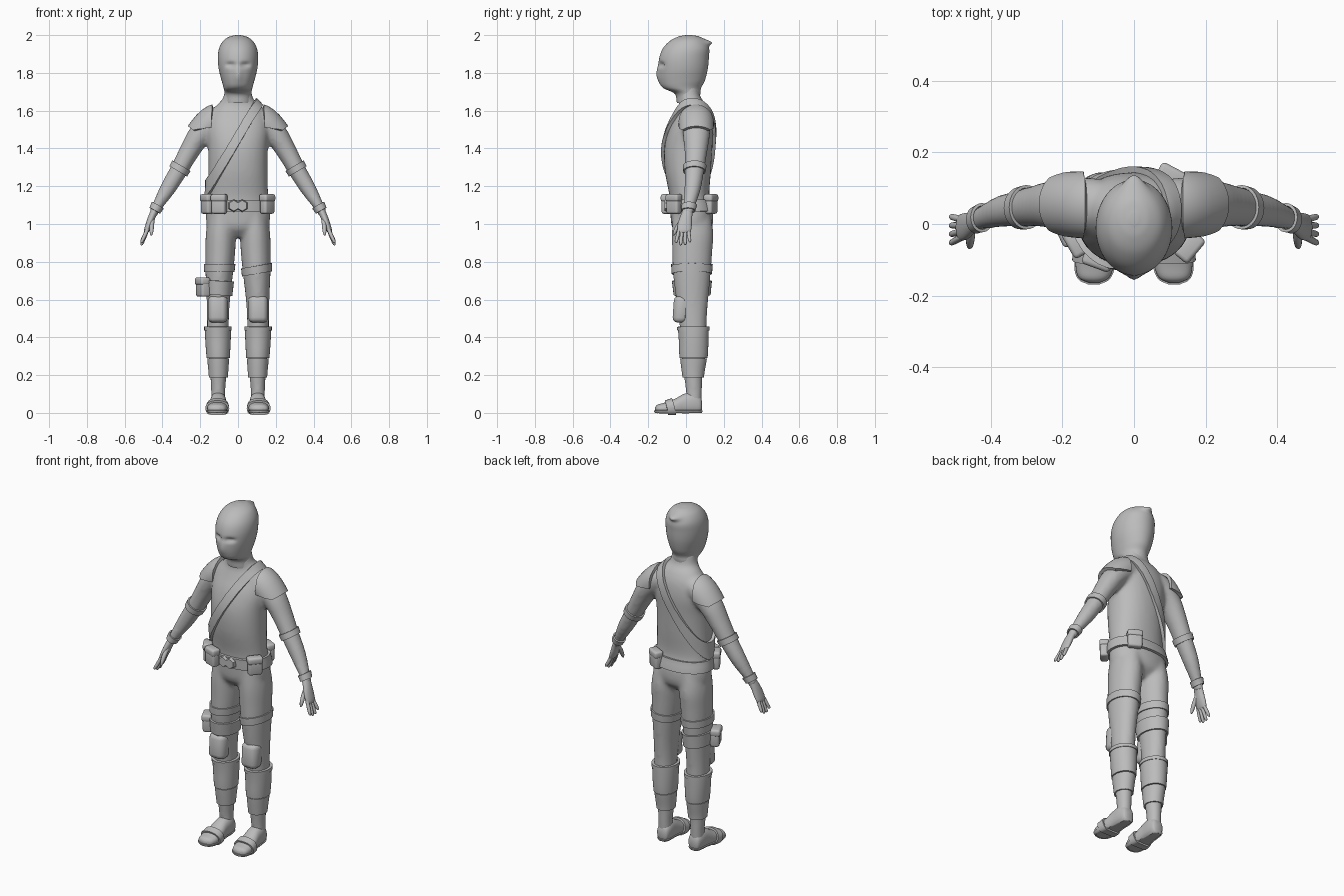
import bpy, bmesh, math
from mathutils import Vector, Matrix

if "Cube" in bpy.data.objects:
    bpy.data.objects.remove(bpy.data.objects["Cube"], do_unlink=True)

grey = bpy.data.materials.new("plain_grey")
grey.use_nodes = True
GREY = (0.5, 0.5, 0.5, 1)
grey.diffuse_color = GREY
grey.node_tree.nodes["Principled BSDF"].inputs["Base Color"].default_value = GREY


def finish(name, bm, angle=40):
    """Turn a bmesh into a shaded, coloured object."""
    mesh = bpy.data.meshes.new(name)
    bm.to_mesh(mesh)
    mesh.materials.append(grey)
    obj = bpy.data.objects.new(name, mesh)
    bpy.context.collection.objects.link(obj)
    mesh.shade_smooth()
    mesh.set_sharp_from_angle(angle=math.radians(angle))
    return obj


def mirrored(bm):
    other = bm.copy()
    bmesh.ops.scale(other, vec=(-1, 1, 1), verts=other.verts)
    bmesh.ops.reverse_faces(other, faces=other.faces)
    return other


def pair(name, bm):
    return finish("left_" + name, bm), finish("right_" + name, mirrored(bm))


def loft(rings, axis=None, ref=(0, 1, 0), power=2.0, sides=32, steps=4):
    """Smooth skin through rings of (x, y, z, half width, half depth)."""
    keys = [Vector(r) for r in rings]
    keys = [2 * keys[0] - keys[1]] + keys + [2 * keys[-1] - keys[-2]]
    path = []
    for a, b, c, d in zip(keys, keys[1:], keys[2:], keys[3:]):
        for s in range(steps):
            t = s / steps
            path.append(b + 0.5 * t * (c - a + t * (2 * a - 5 * b + 4 * c - d + t * (3 * (b - c) + d - a))))
    path.append(keys[-2])
    bm, loops = bmesh.new(), []
    for i, r in enumerate(path):
        tangent = Vector(axis) if axis else path[min(i + 1, len(path) - 1)].to_3d() - path[max(i - 1, 0)].to_3d()
        if not axis:
            lo, hi = path[max(i - 1, 0)], path[min(i + 1, len(path) - 1)]
            tangent = Vector(hi[:3]) - Vector(lo[:3])
        u = Vector(ref).cross(tangent).normalized()
        v = tangent.cross(u).normalized()
        ring = []
        for k in range(sides):
            c, s = math.cos(math.tau * k / sides), math.sin(math.tau * k / sides)
            c = math.copysign(abs(c) ** (2 / power), c)
            s = math.copysign(abs(s) ** (2 / power), s)
            ring.append(bm.verts.new(Vector(r[:3]) + u * r[3] * c + v * r[4] * s))
        loops.append(ring)
    for a, b in zip(loops, loops[1:]):
        for k in range(sides):
            j = (k + 1) % sides
            bm.faces.new((a[k], a[j], b[j], b[k]))
    bm.faces.new(loops[0])
    bm.faces.new(loops[-1])
    bmesh.ops.recalc_face_normals(bm, faces=bm.faces)
    return bm


def shell(source, cuts, thick):
    """Piece of a skin on the positive side of each cut, thickened outward."""
    bm = source.copy()
    bm.normal_update()
    for point, normal in cuts:
        geom = bm.verts[:] + bm.edges[:] + bm.faces[:]
        bmesh.ops.bisect_plane(bm, geom=geom, plane_co=point, plane_no=normal, clear_inner=True)
    inner = bm.faces[:]
    bm.normal_update()
    normals = {v: v.normal.copy() for v in bm.verts}
    rim = [e for e in bm.edges if e.is_boundary]
    copy = {v: bm.verts.new(v.co + n * thick) for v, n in normals.items()}
    for f in inner:
        bm.faces.new([copy[v] for v in f.verts])
    for e in rim:
        a, b = e.verts
        bm.faces.new((a, b, copy[b], copy[a]))
    bmesh.ops.reverse_faces(bm, faces=inner)
    bmesh.ops.recalc_face_normals(bm, faces=bm.faces)
    return bm


def band(source, point, normal, width, thick):
    p, n = Vector(point), Vector(normal).normalized()
    return shell(source, [(p - n * width / 2, n), (p + n * width / 2, -n)], thick)


def box(loc, size, turn=0, tilt=0, bevel=0.012):
    bm = bmesh.new()
    m = (Matrix.Translation(loc) @ Matrix.Rotation(math.radians(turn), 4, "Z")
         @ Matrix.Rotation(math.radians(tilt), 4, "X") @ Matrix.Diagonal((*size, 1)))
    bmesh.ops.create_cube(bm, size=1, matrix=m)
    bmesh.ops.bevel(bm, geom=bm.edges[:], offset=bevel, segments=3, profile=0.5, affect="EDGES")
    return bm


UP = (0, 0, 1)

# Torso, arms and legs
torso = loft([(0, .03, .93, .1, .06), (0, .032, .98, .16, .105), (0, .03, 1.06, .17, .113),
              (0, .018, 1.15, .16, .106), (0, .01, 1.28, .157, .122), (0, .012, 1.4, .158, .127),
              (0, .026, 1.5, .165, .118), (0, .038, 1.58, .148, .095), (0, .035, 1.635, .107, .072),
              (0, .018, 1.67, .078, .06), (0, .01, 1.74, .066, .056)], axis=UP, power=2.2)
arm = loft([(.04, .05, 1.565, .05, .06), (.12, .053, 1.55, .068, .076), (.2, .055, 1.475, .062, .072),
            (.26, .052, 1.38, .053, .06), (.31, .045, 1.29, .047, .052), (.37, .035, 1.19, .042, .044),
            (.43, .015, 1.09, .027, .031), (.45, .008, 1.05, .022, .03)])
leg = loft([(.08, .03, 1.06, .075, .1), (.09, .035, .95, .08, .11), (.094, .033, .85, .079, .106),
            (.099, .031, .74, .073, .1), (.104, .033, .6, .062, .085), (.106, .036, .5, .058, .074),
            (.106, .04, .4, .057, .068), (.105, .04, .3, .051, .064), (.104, .038, .2, .043, .05),
            (.105, .042, .12, .038, .043), (.105, .042, .04, .037, .04)], axis=UP)
whole = bmesh.new()
for part in (torso, arm, mirrored(arm), leg, mirrored(leg)):
    temp = bpy.data.meshes.new("temp")
    part.to_mesh(temp)
    whole.from_mesh(temp)
    bpy.data.meshes.remove(temp)
body = finish("body", whole, 180)
remesh = body.modifiers.new("blend", "REMESH")
remesh.mode, remesh.voxel_size, remesh.use_smooth_shade = "VOXEL", 0.011, True
relax = body.modifiers.new("relax", "SMOOTH")
relax.factor, relax.iterations = 0.5, 6

# Masked head with pressed-in eyes, a nose ridge and a small knot at the back
head = loft([(0, .01, 1.64, .07, .058), (0, .008, 1.69, .07, .068), (0, -.02, 1.72, .076, .1),
             (0, -.02, 1.76, .087, .12), (0, -.015, 1.82, .102, .13), (0, -.01, 1.88, .107, .131),
             (0, 0, 1.93, .1, .122), (0, .008, 1.97, .078, .092), (0, .015, 1.992, .045, .055),
             (0, .015, 2, .012, .015)], axis=UP, sides=48, steps=8)
for v in head.verts:
    x, y, z = v.co
    if y < -.04:
        eye = math.exp(-((z - 1.843) / .013) ** 2 - ((abs(x) - .038) / .024) ** 4)
        nose = math.exp(-((z - 1.79) / .045) ** 2 - (x / .018) ** 2)
        v.co.y += .016 * eye - .012 * nose
    elif y > .04:
        v.co.y += .03 * math.exp(-((z - 1.962) / .016) ** 2 - (x / .03) ** 2)
finish("head", head, 60)

# Hands
hand = [loft([(.436, .012, 1.08, .02, .026), (.455, .002, 1.04, .019, .031), (.47, -.006, 1, .018, .037),
              (.484, -.01, .965, .014, .036), (.489, -.01, .952, .008, .026)])]
for k in range(4):
    y, reach = .02 - k * .02, (.068, .082, .084, .072)[k]
    hand.append(loft([(.478, y * .8 - .004, .975, .01, .009), (.494, y - .004, .975 - reach * .5, .01, .0095),
                      (.509, y * 1.2 - .004, .98 - reach, .008, .008),
                      (.513, y * 1.2 - .004, .972 - reach, .003, .003)], sides=12, steps=3))
hand.append(loft([(.452, -.008, 1.03, .01, .012), (.456, -.037, .995, .012, .013),
                  (.458, -.058, .96, .01, .01), (.459, -.066, .94, .004, .004)], sides=12, steps=3))
for part, name in zip(hand, ("palm", "little_finger", "ring_finger", "middle_finger", "index_finger", "thumb")):
    pair(name, part)

# Feet with sandal straps and soles
foot = loft([(.103, .085, .04, .018, .02), (.103, .075, .042, .034, .045), (.104, .04, .05, .042, .06),
             (.106, -.01, .045, .044, .056), (.108, -.06, .03, .05, .044), (.11, -.115, .022, .053, .032),
             (.112, -.15, .02, .042, .024), (.112, -.164, .018, .015, .012)],
            axis=(0, -1, 0), ref=UP, power=2.3)
for v in foot.verts:
    v.co.z = max(v.co.z, 0)
pair("foot", foot)
pair("toe_strap", band(foot, (.108, -.082, .03), (0, 1, .25), .04, .01))
pair("sole", shell(foot, [((0, 0, .014), (0, 0, -1)), ((0, 0, .002), UP)], .005))

# Shin guards, knee pads and trouser cuffs
pair("upper_shin_guard", band(leg, (.1, .04, .37), UP, .155, .011))
pair("shin_guard_rim", band(leg, (.1, .04, .447), UP, .02, .015))
pair("lower_shin_guard", band(leg, (.1, .04, .238), UP, .1, .008))
knee = box((.107, -.036, .548), (.105, .07, .14), tilt=-4, bevel=.026)
for v in knee.verts:
    v.co.y += 5 * (v.co.x - .107) ** 2
pair("knee_pad", knee)
finish("left_thigh_cuff", band(leg, (.1, .03, .758), (-.18, 0, 1), .042, .007))
finish("right_thigh_cuff", band(mirrored(leg), (-.1, .03, .768), (0, 0, 1), .042, .007))

# Thigh strap and its pouch on the right leg
finish("thigh_strap", band(mirrored(leg), (-.1, .03, .662), (.06, 0, 1), .075, .01))
finish("thigh_pouch", box((-.185, -.015, .665), (.085, .05, .1), turn=-65))
finish("thigh_pouch_flap", box((-.188, -.016, .697), (.09, .056, .04), turn=-65))

# Shoulder pads, elbow bands and wrist cuffs
pad_cuts = [((.133, 0, 0), (1, 0, .12)), ((0, 0, 1.497), (-.12, 0, 1)), ((.243, 0, 1.503), (-.57, 0, .82))]
pad_cuts[0] = ((.133, 0, 1.6), (1, 0, .12))
pad_cuts[1] = ((.2, 0, 1.5), (.25, 0, 1))
pair("shoulder_pad", shell(arm, pad_cuts, .017))
pair("elbow_band", band(arm, (.308, .045, 1.294), (.5, 0, -.86), .034, .008))
pair("wrist_cuff", band(arm, (.432, .015, 1.086), (.5, 0, -.86), .034, .008))

# Chest sash
finish("sash", band(torso, (-.03, 0, 1.405), (.866, 0, -.5), .046, .017))

# Belt, buckle and pouches
finish("belt", band(torso, (0, 0, 1.097), UP, .062, .014))
for x in (-.022, .022):
    plate = bmesh.new()
    bmesh.ops.create_cone(plate, cap_ends=True, segments=6, radius1=.034, radius2=.028, depth=.02,
                          matrix=Matrix.Translation((x, -.104, 1.097)) @ Matrix.Rotation(math.pi / 2, 4, "X"))
    finish("left_buckle_plate" if x > 0 else "right_buckle_plate", plate)
pouches = {"left_front": (.155, -.064, 50), "right_front": (-.1, -.098, -20),
           "right_side": (-.162, -.05, -60), "left_back": (.105, .132, 152)}
for name, (x, y, turn) in pouches.items():
    finish(name + "_pouch", box((x, y, 1.1), (.078, .045, .092), turn))
    finish(name + "_pouch_flap", box((x, y, 1.138), (.084, .053, .04), turn))
